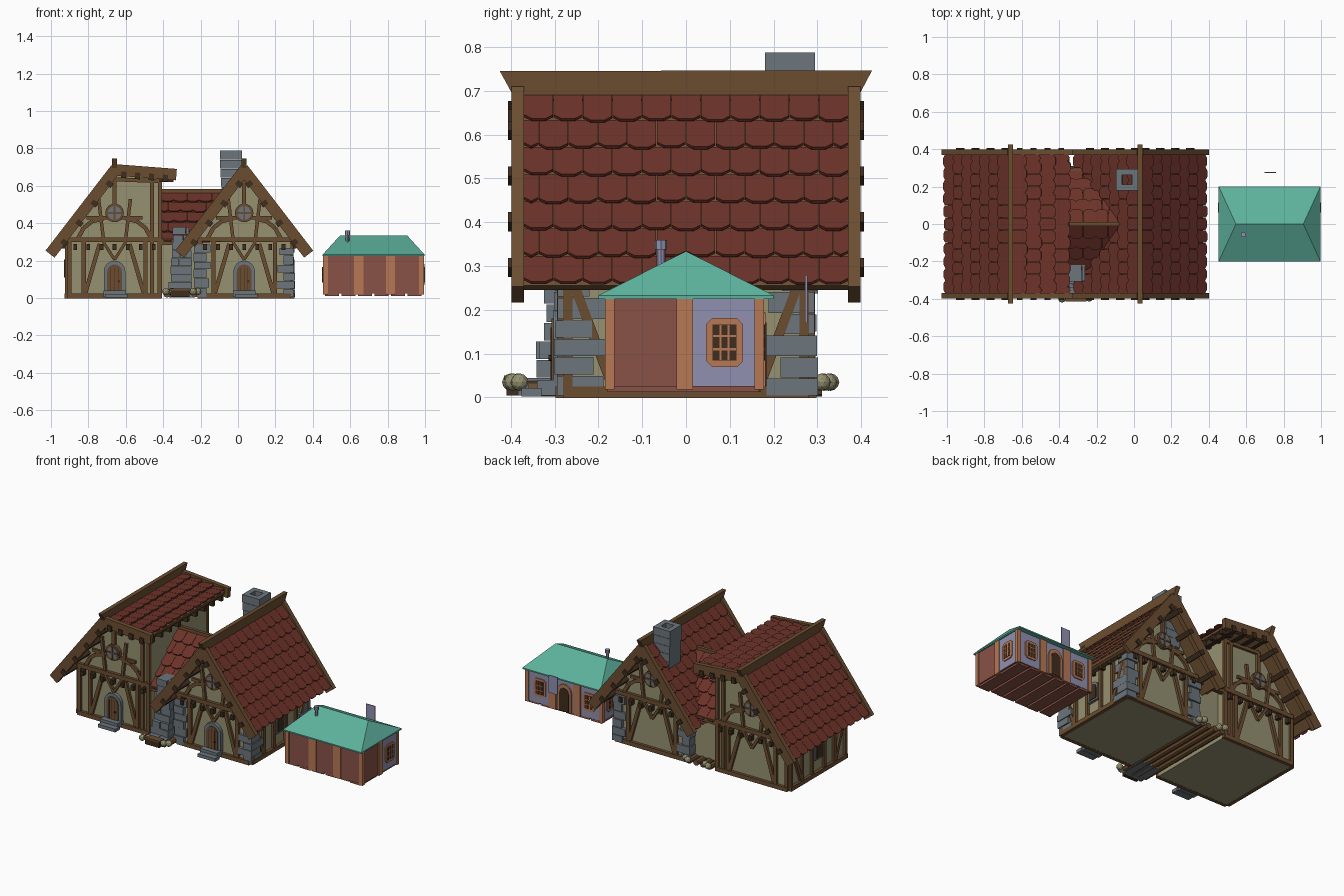
import bpy, bmesh, math, random
from mathutils import Vector, Matrix

if "Cube" in bpy.data.objects:
    bpy.data.objects.remove(bpy.data.objects["Cube"])
random.seed(4)

COLOURS = {
    "plaster": (.30, .285, .165), "tile_red": (.15, .032, .022), "timber": (.147, .075, .03),
    "dark_timber": (.05, .026, .013), "stone": (.15, .18, .205), "teal": (.11, .44, .335),
    "lavender": (.28, .28, .44), "orange": (.48, .19, .09), "rust": (.25, .085, .062)}
MATS = {}
for key, rgb in COLOURS.items():
    m = bpy.data.materials.new(key)
    m.use_nodes = True
    m.diffuse_color = (*rgb, 1)
    m.node_tree.nodes["Principled BSDF"].inputs["Base Color"].default_value = (*rgb, 1)
    MATS[key] = m

X, Y, Z = Vector((1, 0, 0)), Vector((0, 1, 0)), Vector((0, 0, 1))
PARTS = {}


class Frame:
    """A working plane: origin, two in-plane axes and the outward normal."""
    def __init__(self, o, u, v):
        self.o, self.u, self.v = Vector(o), u.normalized(), v.normalized()
        self.n = self.u.cross(self.v)

    def at(self, u, v, n):
        return self.o + self.u * u + self.v * v + self.n * n


WORLD = Frame((0, 0, 0), X, Y)


def part(name, mat):
    return PARTS.setdefault((name, mat), bmesh.new())


def prism(name, mat, f, pts, n0, n1):
    bm = part(name, mat)
    low = [bm.verts.new(f.at(u, v, n0)) for u, v in pts]
    top = [bm.verts.new(f.at(u, v, n1)) for u, v in pts]
    bm.faces.new(low[::-1])
    bm.faces.new(top)
    for i in range(len(pts)):
        j = (i + 1) % len(pts)
        bm.faces.new((low[i], low[j], top[j], top[i]))


def rect(name, mat, f, u0, u1, v0, v1, n0, n1):
    prism(name, mat, f, [(u0, v0), (u1, v0), (u1, v1), (u0, v1)], n0, n1)


def strip(name, mat, f, pts, w=.022, t=.015):
    for a, b in zip(pts, pts[1:]):
        a, b = Vector(a), Vector(b)
        d = (b - a).normalized() * w / 2
        s = Vector((-d.y, d.x))
        prism(name, mat, f, [a + s, a - s, b - s, b + s], -.005, t)


def circle(u, v, r, n=14, a0=0, a1=2 * math.pi):
    return [(u + r * math.cos(a0 + (a1 - a0) * i / n), v + r * math.sin(a0 + (a1 - a0) * i / n))
            for i in range(n)]


def arch(u, z, w, h):
    r = w / 2
    return [(u - r, z), (u + r, z)] + circle(u, z + h - r, r, 8, 0, math.pi) + [(u - r, z + h - r)]


# Tiled roof slope with boarding below, end boards and purlins
def slope(name, top, u, down, half, length, rows, cols, trim=True):
    f = Frame(top, u, down)
    rect(name + "_boards", "timber", f, -half, half, 0, length, -.015, 0)
    row, w = length / rows, 2 * half / cols
    for r in range(rows):
        t = Frame(f.at(0, r * row, 0), f.u, f.v + f.n * (.014 / row))
        for c in range(cols + r % 2):
            mid = -half + (c + .5 - .5 * (r % 2)) * w
            a, b = max(mid - w * .49, -half), min(mid + w * .49, half)
            e = row + random.uniform(.008, .014)
            prism(name + "_tiles", "tile_red", t, [(a, 0), (b, 0), (b, e - .012), (b - w * .25, e),
                  (a + w * .25, e), (a, e - .012)], 0, .008)
    if trim:
        for s in (-1, 1):
            a, b = sorted((s * half, s * (half + .028)))
            rect(name + "_end_boards", "timber", f, a, b, -.005, length + .022, -.035, .026)
        for k in range(4):
            v = length * (.12 + .24 * k)
            rect(name + "_purlins", "dark_timber", f, -half - .036, half + .036, v, v + .028, -.045, -.01)


# Timber frame, joists and round window on a gable wall
def gable(name, f, corner=True):
    n = name + "_frame"
    for z, h in ((.012, .25), (.312, .25)):
        strip(n, "timber", f, [(-h, z), (h, z)], .026, .018)
    for s in (-1, 1):
        if corner:
            strip(n, "timber", f, [(s * .24, 0), (s * .24, .32)])
        strip(n, "timber", f, [(s * .165, 0), (s * .165, .31)])
        strip(n, "timber", f, [(s * .155, .03), (s * .08, .29)])
        strip(n, "timber", f, [(s * .195, .32), (s * .165, .375), (s * .12, .41), (s * .06, .425)])
        strip(n, "timber", f, [(s * .06, .32), (s * .085, .53)], .018)
        strip(n, "timber", f, [(0, .205), (s * .06, .3)], .016)
    strip(n, "timber", f, [(-.15, .43), (.15, .43)], .018, .012)
    strip(n, "timber", f, [(0, .5), (0, .64)])
    for k in range(-3, 4):
        rect(name + "_joists", "dark_timber", f, k * .07 - .01, k * .07 + .01, .258, .288, 0, .03)
    prism(name + "_window_ring", "timber", f, circle(0, .455, .05), 0, .022)
    prism(name + "_window_glass", "stone", f, circle(0, .455, .037), 0, .025)
    strip(name + "_window_bars", "timber", f, [(-.04, .455), (.04, .455)], .009, .03)
    strip(name + "_window_bars", "timber", f, [(0, .415), (0, .495)], .009, .03)


def door(name, f):
    prism(name + "_surround", "stone", f, arch(0, .02, .115, .18), 0, .022)
    prism(name + "_leaf", "timber", f, arch(0, .03, .08, .15), 0, .027)
    for k in (-.02, 0, .02):
        strip(name + "_planks", "dark_timber", f, [(k, .035), (k, .16)], .003, .029)
    prism(name + "_ring", "dark_timber", f, circle(.022, .09, .007, 8), 0, .034)
    rect(name + "_step", "stone", f, -.06, .06, .005, .04, 0, .06)
    rect(name + "_step", "stone", f, -.05, .07, .002, .022, .05, .095)


def side(name, f):
    n = name + "_frame"
    for z in (.012, .305):
        strip(n, "timber", f, [(-.28, z), (.28, z)], .026, .018)
    for s in (-1, 1):
        for u in (.27, .16, .06):
            strip(n, "timber", f, [(s * u, 0), (s * u, .3)])
        strip(n, "timber", f, [(s * .17, .03), (s * .26, .27)])
    for k in range(-3, 4):
        rect(name + "_joists", "dark_timber", f, k * .08 - .01, k * .08 + .01, .265, .29, 0, .03)
    prism(name + "_window_frame", "stone", f, arch(0, .1, .085, .12), 0, .016)
    prism(name + "_window_pane", "dark_timber", f, arch(0, .11, .06, .095), 0, .02)


# Two timbered houses
DX, DZ, LEN = .335, -.435, .549
for name, cx in (("west_house", -.66), ("east_house", .033)):
    front, back = Frame((cx, -.28, 0), X, Z), Frame((cx, .28, 0), -X, Z)
    east = cx > 0
    right = [(.25, .33), (.25, 0)] if east else [(.25, .64), (.25, 0)]
    prism(name + "_walls", "plaster", front, [(-.25, 0), (-.25, .33), (0, .655)] + right, -.56, 0)
    gable(name + "_front", front, not east)
    gable(name + "_back", back, not east)
    door(name + "_door", front)
    slope(name + "_left_roof", (cx, 0, .69), Y, Vector((-DX, 0, DZ)), .37, LEN, 7, 11)
    if east:
        slope(name + "_right_roof", (cx, 0, .69), -Y, Vector((DX, 0, DZ)), .37, LEN, 7, 11)
        side(name + "_side", Frame((cx + .25, 0, 0), Y, Z))
    else:
        slope(name + "_flat_roof", (cx, 0, .69), -Y, Vector((.325, 0, -.025)), .37, .31, 4, 11)
        side(name + "_side", Frame((cx - .25, 0, 0), -Y, Z))
        for f, s in ((front, 1), (back, -1)):
            for u in (.2, .242):
                strip(name + "_tall_posts", "timber", f, [(s * u, 0), (s * u, .645)])
            strip(name + "_tall_posts", "timber", f, [(0, .635), (s * .25, .625)])
        for k in range(-4, 5):
            rect(name + "_rafters", "dark_timber", WORLD, -.42, -.345, k * .085 - .01, k * .085 + .01, .62, .65)
    prism(name + "_ridge", "timber", Frame((cx, 0, 0), Y, Z),
          [(-.395, .69), (.395, .69), (.425, .747), (-.425, .745)], -.013, .013)

# Stone quoins on the east house corners
for cx, sx in ((-.217, -1), (.283, 1)):
    for sy in (-1, 1):
        z = .005
        for k in range(6):
            h = random.uniform(.04, .052)
            long_x = k % 2
            a = random.uniform(.06, .075) if long_x else random.uniform(.035, .05)
            b = random.uniform(.055, .07) if long_x else random.uniform(.09, .11)
            p = random.uniform(.012, .022)
            x = sorted((cx + sx * p, cx - sx * a))
            y = sorted((sy * (.28 + p), sy * (.28 - b)))
            rect("quoins", "stone", WORLD, *x, *y, z, z + h - .003)
            z += h

# Roof chimney of ringed blocks
for k in range(7):
    z, g = .45 + k * .0485, .002 * k
    x0, x1, y0, y1, w = -.085 - g, .01 + g, .18, .295, .032
    s = w if k % 2 else 0
    for x in (x0, x1 - w):
        rect("roof_chimney", "stone", WORLD, x, x + w, y0 + s, y1 - s, z, z + .047)
    for y in (y0, y1 - w):
        rect("roof_chimney", "stone", WORLD, x0 + w - s, x1 - w + s, y, y + w, z, z + .047)

# Link between the houses
rect("link_walls", "plaster", WORLD, -.42, -.2, -.24, .24, .03, .31)
prism("link_gable", "plaster", Frame((-.41, 0, 0), Y, Z), [(-.24, .3), (.24, .3), (0, .53)], 0, .2)
for s in (-1, 1):
    slope("link_roof", (-.24, 0, .56), X * s, Vector((0, s, -.96)), .17, .385, 5, 5, False)
    rect("link_eave_beams", "timber", WORLD, -.41, -.19, s * .28 - .014, s * .28 + .014, .285, .315)
    for x, y in ((-.385, .4), (-.355, .385), (-.24, .395), (-.215, .38)):
        y = -y if s < 0 else y - .07
        bmesh.ops.create_icosphere(part("log_ends", "plaster"), subdivisions=2, radius=.02,
                                   matrix=Matrix.Translation((x, y, .035)))
rect("link_ridge", "timber", WORLD, -.41, -.08, -.01, .01, .555, .582)
for k in range(4):
    prism("floor_logs", "timber", Frame((0, 0, 0), X, Z), circle(-.38 + k * .048, .02, .018, 8), -.31, .36)

# Stepped stone hearth stack in front of the link
for k in range(9):
    z = k * .042
    x0, x1 = -.375 + .003 * k + random.uniform(0, .01), -.235 - .002 * k - random.uniform(0, .012)
    y = -.385 if k < 1 else -.342 if k < 3 else -.325 if k < 6 else -.31
    m = -.305 + random.uniform(-.03, .03)
    for a, b in ((x0, m - .001), (m + .001, x1)):
        rect("hearth_stack", "stone", WORLD, a, b, y + random.uniform(0, .008), -.22, z + .004, z + .044)
rect("hearth_step", "dark_timber", WORLD, -.36, -.26, -.41, -.37, .005, .045)
rect("hearth_step", "timber", WORLD, -.365, -.255, -.415, -.37, .04, .05)

# Small cottage: body, lavender rear half, floor slabs
rect("cottage_walls", "rust", WORLD, .462, .988, -.178, .17, .024, .228)
rect("cottage_rear_walls", "lavender", WORLD, .46, .99, 0, .172, .026, .228)
for k in range(6):
    rect("cottage_floor", "rust", WORLD, .465 + k * .088, .54 + k * .088,
         -.17 - random.uniform(0, .01), .165 + random.uniform(0, .01), .012, .024)


def cottage_window(f, u):
    w, h, c = .042, .056, .014
    prism("cottage_window_frames", "orange", f, [(u - w + c, .125 - h), (u + w - c, .125 - h), (u + w, .125 - h + c),
          (u + w, .125 + h - c), (u + w - c, .125 + h), (u - w + c, .125 + h), (u - w, .125 + h - c),
          (u - w, .125 - h + c)], 0, .006)
    rect("cottage_window_panes", "dark_timber", f, u - .027, u + .027, .084, .166, 0, .008)
    for k in (-1, 1):
        strip("cottage_window_bars", "orange", f, [(u + k * .009, .084), (u + k * .009, .166)], .005, .01)
        strip("cottage_window_bars", "orange", f, [(u - .027, .125 + k * .015), (u + .027, .125 + k * .015)], .005, .01)


C = .725
c_front, c_back = Frame((C, -.178, 0), X, Z), Frame((C, .172, 0), -X, Z)
for f in (c_front, c_back):
    for u, w in ((-.255, .022), (-.08, .05), (.09, .05), (.255, .022)):
        rect("cottage_pilasters", "orange", f, u - w / 2, u + w / 2, .018, .228, -.01, .006)
for f, s in ((Frame((.99, 0, 0), Y, Z), 1), (Frame((.46, 0, 0), -Y, Z), -1)):
    for u, w in ((-.174, .022), (-.003, .038), (.167, .022)):
        rect("cottage_pilasters", "orange", f, s * u - w / 2, s * u + w / 2, .018, .228, -.01, .005)
    cottage_window(f, s * .088)
for u in (-.168, .173):
    cottage_window(c_back, u)
prism("cottage_door_frame", "orange", c_back, arch(.005, .024, .095, .17), 0, .009)
prism("cottage_door", "dark_timber", c_back, arch(.005, .026, .065, .145), 0, .012)

# Cottage hip roof, flue and hanging sign
roof = part("cottage_roof", "teal")
corners = [(x, y, z) for x in (.453, .997) for y in (-.2, .2) for z in (.225, .233)]
hull = [roof.verts.new(p) for p in corners + [(.545, 0, .334), (.905, 0, .334)]]
bmesh.ops.convex_hull(roof, input=hull)
prism("cottage_flue", "lavender", WORLD, circle(.585, -.057, .01, 8), .28, .345)
prism("cottage_flue", "lavender", WORLD, circle(.585, -.057, .014, 8), .338, .36)
rect("hanging_sign", "lavender", WORLD, .698, .76, .272, .277, .17, .28)

# Turn every collected part into an object
for (name, mat), bm in PARTS.items():
    bmesh.ops.recalc_face_normals(bm, faces=bm.faces)
    me = bpy.data.meshes.new(name)
    bm.to_mesh(me)
    bm.free()
    me.materials.append(MATS[mat])
    bpy.context.collection.objects.link(bpy.data.objects.new(name, me))
